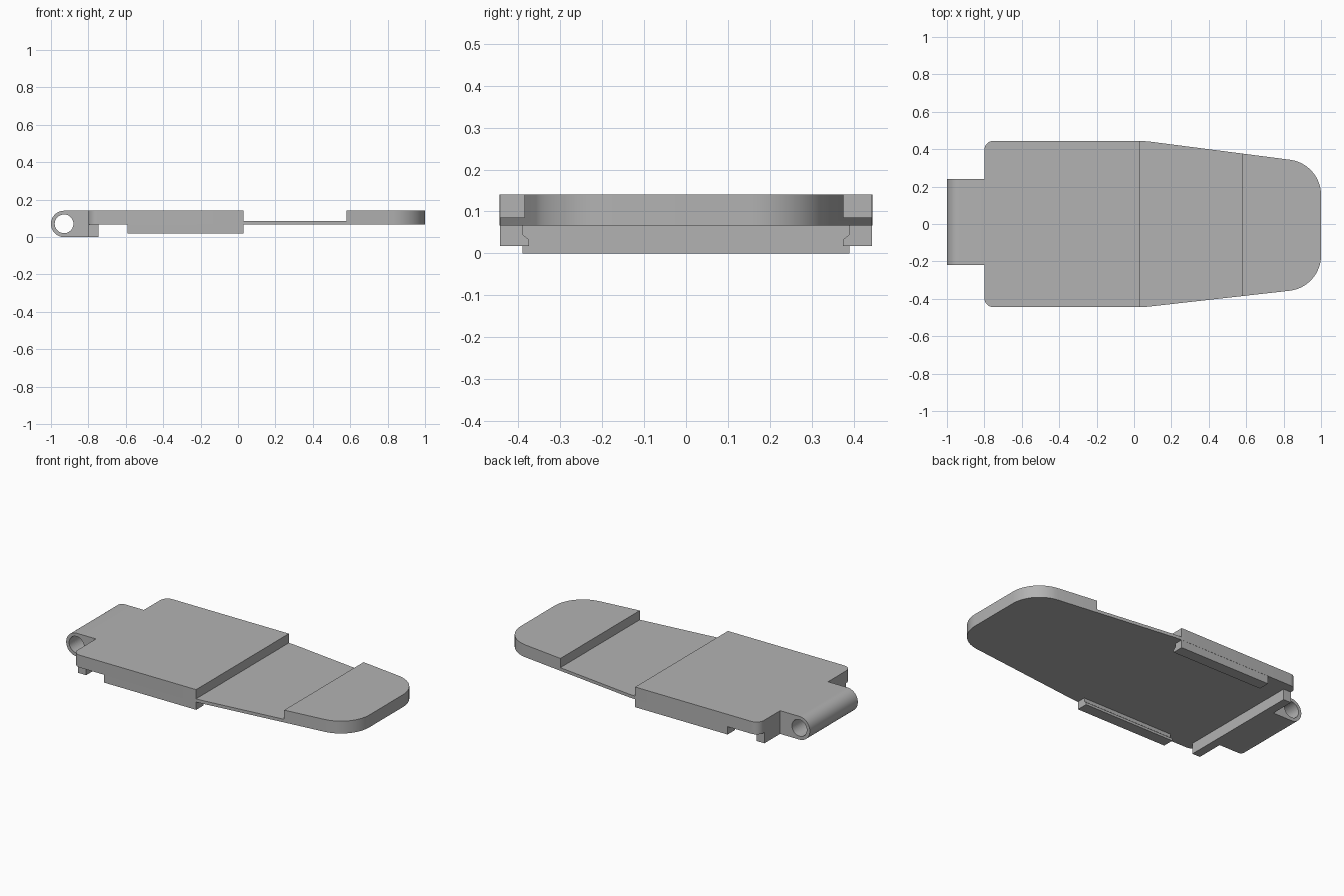
import bpy, bmesh, math
from mathutils import Vector

cube = bpy.data.objects.get("Cube")
if cube:
    bpy.data.objects.remove(cube)

grey = bpy.data.materials.new("plain grey")
grey.use_nodes = True
grey.diffuse_color = (0.45, 0.45, 0.45, 1)
grey.node_tree.nodes["Principled BSDF"].inputs["Base Color"].default_value = (0.45, 0.45, 0.45, 1)


def rounded(corners, steps=14):
    """Outline through (x, y, radius) corners, each replaced by a tangent arc."""
    out = []
    for i, (x, y, r) in enumerate(corners):
        p = Vector((x, y))
        if r == 0:
            out.append(p)
            continue
        a = (Vector(corners[i - 1][:2]) - p).normalized()
        b = (Vector(corners[(i + 1) % len(corners)][:2]) - p).normalized()
        half = a.angle(b) / 2
        centre = p + (a + b).normalized() * (r / math.sin(half))
        start = p + a * (r / math.tan(half)) - centre
        end = p + b * (r / math.tan(half)) - centre
        sweep = start.angle(end)
        for k in range(steps + 1):
            t = k / steps
            out.append(centre + (start * math.sin((1 - t) * sweep)
                                 + end * math.sin(t * sweep)) / math.sin(sweep))
    return out


def prism(name, outline, axis, low, high):
    """Extrude a 2D outline along one axis."""
    place = {"x": lambda p, h: (h, p[0], p[1]),
             "y": lambda p, h: (p[0], h, p[1]),
             "z": lambda p, h: (p[0], p[1], h)}[axis]
    bm = bmesh.new()
    face = bm.faces.new([bm.verts.new(place(p, low)) for p in outline])
    moved = bmesh.ops.extrude_face_region(bm, geom=[face])["geom"]
    shift = Vector(place((0, 0), high - low))
    bmesh.ops.translate(bm, vec=shift, verts=[v for v in moved if isinstance(v, bmesh.types.BMVert)])
    bmesh.ops.recalc_face_normals(bm, faces=bm.faces)
    mesh = bpy.data.meshes.new(name)
    bm.to_mesh(mesh)
    bm.free()
    mesh.materials.append(grey)
    obj = bpy.data.objects.new(name, mesh)
    bpy.context.collection.objects.link(obj)
    return obj


def cut(obj, cutter):
    mod = obj.modifiers.new("cut", "BOOLEAN")
    mod.operation = "DIFFERENCE"
    mod.solver = "EXACT"
    mod.object = cutter
    cutter.hide_render = True
    cutter.hide_set(True)


def box(x0, x1, y0, y1):
    return [(x0, y0), (x1, y0), (x1, y1), (x0, y1)]


def smooth(obj):
    bpy.ops.object.select_all(action="DESELECT")
    obj.select_set(True)
    bpy.context.view_layer.objects.active = obj
    bpy.ops.object.shade_smooth_by_angle(angle=math.radians(30))


# Tapered cover plate with a shallow recess across its middle
plate = prism("cover_plate", rounded([
    (-0.8, -0.445, 0.05), (0.05, -0.445, 0.8), (1, -0.338, 0.19),
    (1, 0.322, 0.19), (0.05, 0.445, 0.8), (-0.8, 0.445, 0.05)]), "z", 0.066, 0.141)
cut(plate, prism("recess_cutter", box(0.03, 0.58, -0.6, 0.6), "z", 0.085, 0.3))
smooth(plate)

# Hinge tongue with a round nose and a pin hole
nose = rounded([(-1, 0.0, 0.07), (-0.795, 0.0, 0), (-0.795, 0.141, 0), (-1, 0.141, 0.07)], 20)
hinge = prism("hinge_tongue", nose, "y", -0.22, 0.24)
hole = [(-0.93 + 0.05 * math.cos(a * math.pi / 24), 0.071 + 0.05 * math.sin(a * math.pi / 24))
        for a in range(48)]
cut(hinge, prism("pin_hole_cutter", hole, "y", -0.5, 0.5))
smooth(hinge)

# Cross bar under the hinge end
prism("cross_bar", box(-0.8, -0.747, 0.0, 0.068), "y", -0.39, 0.39)

# Side rails with an inward catch
rail = prism("side_rails", [(0.444, 0.018), (0.444, 0.07), (0.39, 0.07), (0.39, 0.045),
                            (0.375, 0.033), (0.375, 0.018)], "x", -0.59, 0.03)
rail.modifiers.new("mirror", "MIRROR").use_axis = (False, True, False)
